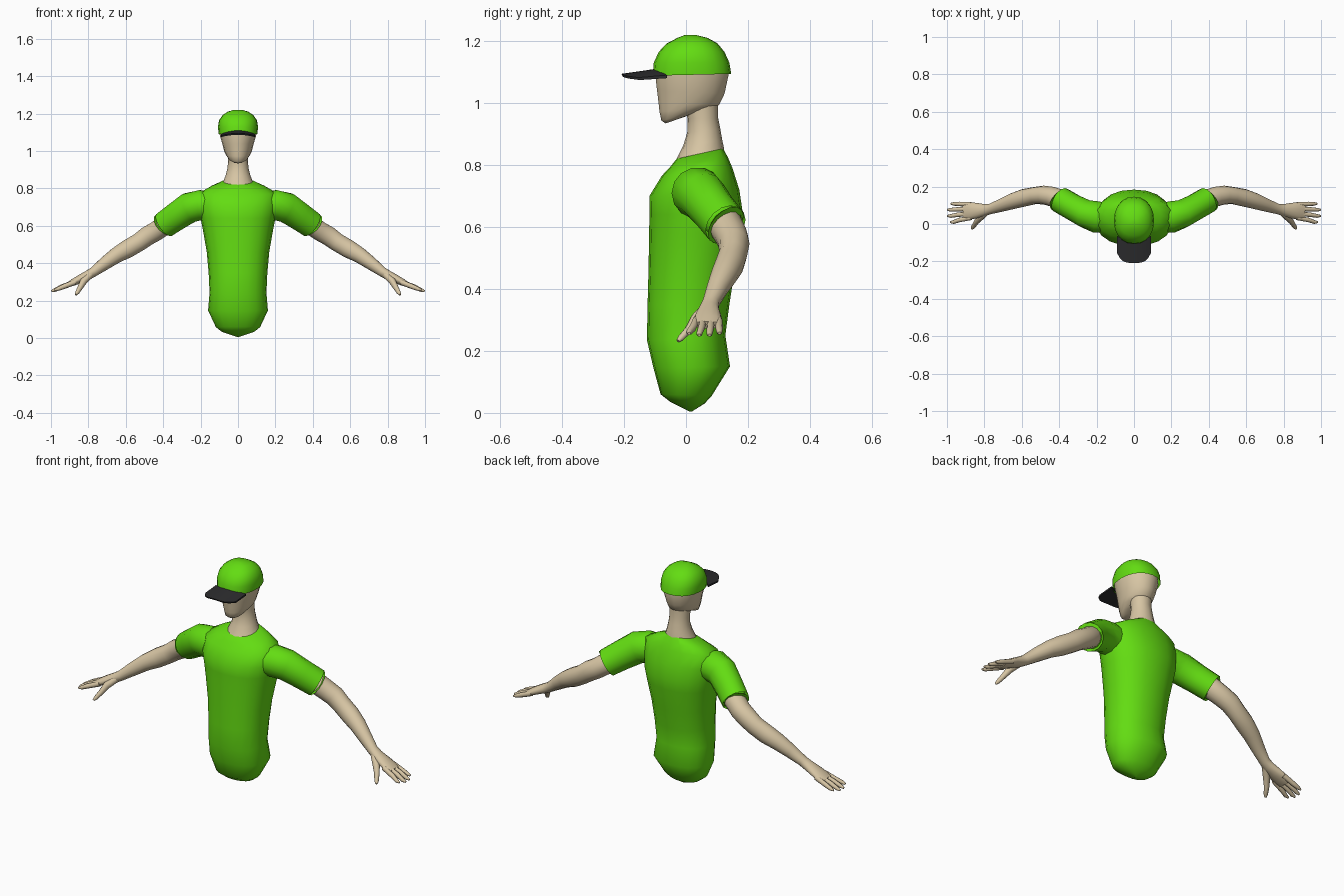
import bpy, bmesh, math
from mathutils import Vector


def material(name, rgb):
    m = bpy.data.materials.new(name)
    m.diffuse_color = (*rgb, 1)
    return m


GREEN = material("bright green cloth", (0.125, 0.72, 0.006))
SKIN = material("pale skin", (0.68, 0.56, 0.37))
BLACK = material("dark visor", (0.025, 0.025, 0.027))


def finish(name, bm, mat, angle=60, mirror=False):
    bmesh.ops.recalc_face_normals(bm, faces=bm.faces)
    me = bpy.data.meshes.new(name)
    bm.to_mesh(me)
    bm.free()
    me.materials.append(mat)
    ob = bpy.data.objects.new(name, me)
    bpy.context.collection.objects.link(ob)
    if mirror:
        ob.modifiers.new("mirror", 'MIRROR')
    bpy.ops.object.select_all(action='DESELECT')
    ob.select_set(True)
    bpy.context.view_layer.objects.active = ob
    bpy.ops.object.shade_smooth_by_angle(angle=math.radians(angle))
    return ob


def skin_rings(bm, rings, caps=(True, True)):
    loops = [[bm.verts.new(p) for p in r] for r in rings]
    n = len(loops[0])
    for a, b in zip(loops, loops[1:]):
        for i in range(n):
            j = (i + 1) % n
            bm.faces.new((a[i], a[j], b[j], b[i]))
    for loop, cap in ((loops[0], caps[0]), (loops[-1], caps[1])):
        if cap:
            bm.faces.new(loop)


def stack(name, rows, mat, n=20, power=2.0, caps=(True, True)):
    """Loft of upright sections: (z front, z back, half width, y front, y back)."""
    rings = []
    for zf, zb, hw, yf, yb in rows:
        ring = []
        for i in range(n):
            a = 2 * math.pi * i / n
            c, s = math.cos(a), math.sin(a)
            c = math.copysign(abs(c) ** (2 / power), c)
            s = math.copysign(abs(s) ** (2 / power), s)
            t = (s + 1) / 2
            ring.append((hw * c, yf + (yb - yf) * t, zf + (zb - zf) * t))
        rings.append(ring)
    bm = bmesh.new()
    skin_rings(bm, rings, caps)
    return finish(name, bm, mat)


def tube(bm, path, n=12, caps=(True, True)):
    """Loft along a path: (x, y, z, half width, half thickness)."""
    pts = [Vector(p[:3]) for p in path]
    rings = []
    for k, p in enumerate(path):
        t = pts[min(k + 1, len(pts) - 1)] - pts[max(k - 1, 0)]
        t.normalize()
        ref = Vector((0, 1, 0))
        w = (ref - t * ref.dot(t)).normalized()
        h = t.cross(w)
        rings.append([pts[k] + w * p[3] * math.cos(2 * math.pi * i / n)
                      + h * p[4] * math.sin(2 * math.pi * i / n) for i in range(n)])
    skin_rings(bm, rings, caps)


# Shirt body
stack("shirt_body", [
    (0.005, 0.005, 0.004, 0.01, 0.02), (0.035, 0.03, 0.085, -0.05, 0.06),
    (0.06, 0.055, 0.118, -0.082, 0.083), (0.145, 0.15, 0.16, -0.105, 0.142),
    (0.235, 0.25, 0.152, -0.126, 0.127), (0.35, 0.35, 0.157, -0.124, 0.14),
    (0.46, 0.46, 0.167, -0.121, 0.157), (0.58, 0.58, 0.188, -0.119, 0.178),
    (0.64, 0.64, 0.2, -0.118, 0.184), (0.70, 0.72, 0.21, -0.118, 0.172),
    (0.765, 0.79, 0.205, -0.078, 0.15), (0.795, 0.825, 0.145, -0.05, 0.135),
    (0.82, 0.853, 0.082, -0.03, 0.12)], GREEN, power=2.2)

# Sleeves with an open hem folded inwards
bm = bmesh.new()
tube(bm, [(0.13, 0.03, 0.705, 0.075, 0.07), (0.20, 0.037, 0.71, 0.085, 0.083),
          (0.26, 0.055, 0.697, 0.076, 0.083), (0.33, 0.092, 0.65, 0.071, 0.077),
          (0.393, 0.128, 0.606, 0.071, 0.073)], 14, (True, False))
tube(bm, [(0.392, 0.128, 0.606, 0.071, 0.073), (0.3921, 0.1281, 0.6059, 0.06, 0.061),
          (0.35, 0.1, 0.635, 0.055, 0.058)], 14, (False, False))
finish("sleeves", bm, GREEN, 50, True)

# Bare arms running into the palms
bm = bmesh.new()
tube(bm, [(0.33, 0.095, 0.645, 0.05, 0.052), (0.39, 0.128, 0.605, 0.056, 0.055),
          (0.44, 0.147, 0.57, 0.053, 0.053), (0.485, 0.155, 0.545, 0.05, 0.053),
          (0.53, 0.152, 0.512, 0.046, 0.05), (0.59, 0.14, 0.477, 0.047, 0.05),
          (0.65, 0.122, 0.443, 0.043, 0.043), (0.71, 0.1, 0.4, 0.035, 0.036),
          (0.77, 0.08, 0.355, 0.028, 0.027), (0.80, 0.075, 0.337, 0.032, 0.026),
          (0.84, 0.072, 0.318, 0.041, 0.023), (0.88, 0.07, 0.298, 0.047, 0.019),
          (0.91, 0.068, 0.284, 0.045, 0.013)], 14)
finish("arms", bm, SKIN, 60, True)

# Four fingers and a thumb
bm = bmesh.new()
for y0, y1, tip in ((0.106, 0.108, 0.975), (0.081, 0.076, 0.993),
                    (0.056, 0.043, 0.993), (0.033, 0.01, 0.978)):
    z = 0.248 + (1 - tip) * 0.35
    mid = (0.89 + tip) / 2
    tube(bm, [(0.87, y0, 0.299, 0.012, 0.014), (mid, (y0 + y1) / 2, 0.274, 0.012, 0.013),
              (tip - 0.012, y1, z + 0.005, 0.01, 0.01), (tip + 0.005, y1, z, 0.005, 0.005)], 8)
tube(bm, [(0.79, 0.065, 0.337, 0.02, 0.018), (0.825, 0.032, 0.304, 0.018, 0.019),
          (0.845, 0.008, 0.268, 0.013, 0.014), (0.86, -0.016, 0.242, 0.011, 0.011),
          (0.867, -0.026, 0.232, 0.006, 0.006)], 8)
finish("fingers", bm, SKIN, 60, True)

# Neck
stack("neck", [
    (0.80, 0.83, 0.088, -0.04, 0.125), (0.825, 0.857, 0.077, -0.028, 0.122),
    (0.865, 0.88, 0.065, -0.008, 0.117), (0.905, 0.915, 0.056, 0.004, 0.111),
    (0.95, 0.95, 0.053, 0.005, 0.104), (1.01, 1.0, 0.056, -0.01, 0.104)], SKIN, 16)

# Head
stack("head", [
    (0.934, 0.95, 0.026, -0.066, -0.02), (0.943, 0.962, 0.046, -0.08, 0.015),
    (0.972, 0.982, 0.064, -0.087, 0.09), (1.0, 0.995, 0.074, -0.09, 0.109),
    (1.04, 1.03, 0.083, -0.095, 0.126), (1.09, 1.09, 0.099, -0.101, 0.139),
    (1.13, 1.13, 0.098, -0.098, 0.133)], SKIN, 18)

# Cap crown
stack("cap_crown", [
    (1.088, 1.094, 0.104, -0.107, 0.146), (1.13, 1.13, 0.107, -0.104, 0.14),
    (1.165, 1.165, 0.101, -0.088, 0.124), (1.192, 1.192, 0.082, -0.062, 0.102),
    (1.21, 1.21, 0.055, -0.028, 0.07), (1.22, 1.22, 0.02, -0.002, 0.03)],
    GREEN, 20, 2.25, (False, True))

# Cap visor: curved plate, high in the middle
bm = bmesh.new()
rows = []
N = 10
for i in range(N + 1):
    u = -1 + 2 * i / N
    x = 0.092 * u
    drop = 0.02 * u * u
    back = -0.098 + 0.036 * u * u
    front = -0.208 + 0.055 * abs(u) ** 4
    rows.append([bm.verts.new(p) for p in (
        (x, back, 1.110 - drop), (x, front, 1.094 - drop * 0.6),
        (x, front + 0.004, 1.086 - drop * 0.6), (x, back, 1.100 - drop))])
for a, b in zip(rows, rows[1:]):
    for k in range(4):
        m = (k + 1) % 4
        bm.faces.new((a[k], a[m], b[m], b[k]))
bm.faces.new(rows[0])
bm.faces.new(rows[-1])
finish("cap_visor", bm, BLACK, 35)
